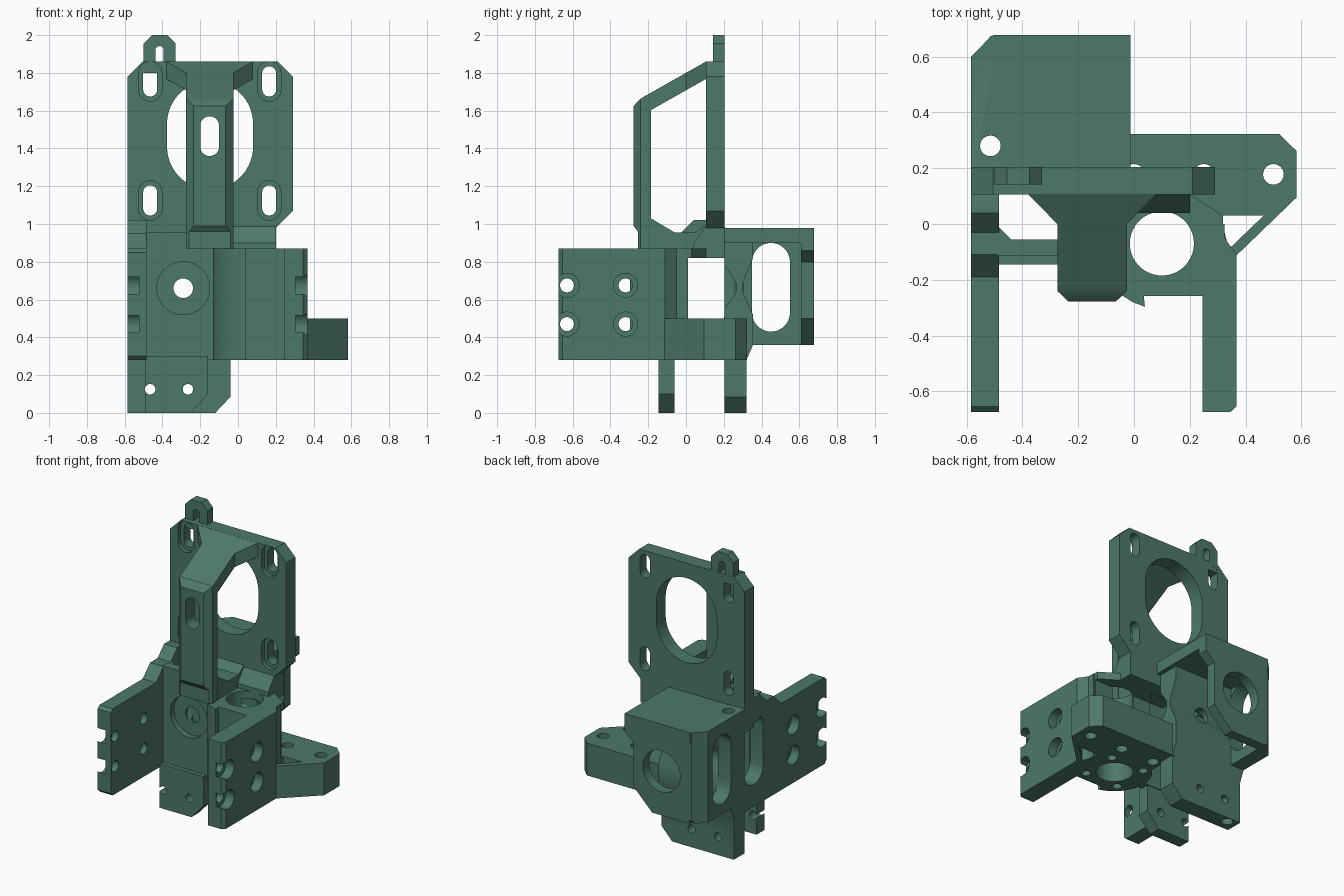
import bpy, bmesh, math

if "Cube" in bpy.data.objects:
    bpy.data.objects.remove(bpy.data.objects["Cube"])

green = bpy.data.materials.new("dark_green")
green.diffuse_color = (0.075, 0.19, 0.142, 1)
green.use_nodes = True
green.node_tree.nodes["Principled BSDF"].inputs["Base Color"].default_value = green.diffuse_color


def prism(name, pts, axis, a, b, shear=0.0):
    """Extrude a 2D outline along an axis; x takes (y,z), y takes (x,z), z takes (x,y)."""
    bm = bmesh.new()
    def place(p, t):
        u, v = p
        return {'x': (t, u, v), 'y': (u, t, v), 'z': (u, v, t + shear * v)}[axis]
    lo = [bm.verts.new(place(p, a)) for p in pts]
    hi = [bm.verts.new(place(p, b)) for p in pts]
    bm.faces.new(lo)
    bm.faces.new(hi)
    n = len(pts)
    for i in range(n):
        j = (i + 1) % n
        bm.faces.new((lo[i], lo[j], hi[j], hi[i]))
    bmesh.ops.recalc_face_normals(bm, faces=bm.faces)
    me = bpy.data.meshes.new(name)
    bm.to_mesh(me)
    bm.free()
    me.materials.append(green)
    ob = bpy.data.objects.new(name, me)
    bpy.context.collection.objects.link(ob)
    return ob


def rect(x0, x1, y0, y1):
    return [(x0, y0), (x1, y0), (x1, y1), (x0, y1)]


def slot(cx, cy, r, half=0.0, n=32):
    """Circle, or upright slot when half > 0."""
    pts = []
    for i in range(n):
        a = 2 * math.pi * (i + 0.5) / n
        s = math.sin(a)
        pts.append((cx + r * math.cos(a), cy + r * s + math.copysign(half, s)))
    return pts


def cut(ob, *cutters):
    """Subtract outlines (pts, axis, a, b) from a part."""
    for c in cutters:
        tool = prism("cutter", *c)
        tool.hide_render = True
        m = ob.modifiers.new("cut", 'BOOLEAN')
        m.operation, m.solver, m.object = 'DIFFERENCE', 'EXACT', tool
        dg = bpy.context.evaluated_depsgraph_get()
        me = bpy.data.meshes.new_from_object(ob.evaluated_get(dg))
        ob.modifiers.clear()
        ob.data = me
        bpy.data.objects.remove(tool)


# Tall motor plate with round opening and four recessed slots
plate = prism("motor_plate", [(-.585, .82), (.2, .82), (.2, .98), (.29, 1.07), (.29, 1.78),
                              (.21, 1.86), (-.505, 1.86), (-.585, 1.78)], 'y', .105, .205)
cut(plate, (slot(-.148, 1.47, .228, .06, 48), 'y', 0, .3))
for x in (-.465, .165):
    for z in (1.125, 1.755):
        cut(plate, (slot(x, z, .037, .043), 'y', 0, .3), (slot(x, z, .062, .043), 'y', 0, .135))

# Top tab
tab = prism("top_tab", [(-.5, 1.8), (-.33, 1.8), (-.33, 1.955), (-.375, 2), (-.455, 2), (-.5, 1.955)],
            'y', .142, .204)
cut(tab, (slot(-.415, 1.89, .022, .03), 'y', 0, .3))

# Belt guard arm: upright bar, flared sloping top, foot
bar = prism("arm_bar", [(-.275, -.185), (-.275, -.24), (-.235, -.278), (-.065, -.278),
                        (-.025, -.24), (-.025, -.185)], 'z', .87, 1.68)
cut(bar, (slot(-.15, 1.465, .05, .055), 'y', -.5, 0),
    ([(-.3, 1.60), (-.245, 1.66), (-.1, 1.75), (-.3, 1.8)], 'x', -.5, .3),
    ([(-.3, .8), (-.255, .8), (-.255, .96), (-.285, 1.0), (-.3, 1.0)], 'x', -.5, .3))
prism("arm_top", [(-.275, -.235), (-.025, -.235), (-.025, 0), (.08, .107), (-.38, .107), (-.275, 0)],
      'z', 1.708, 1.80, .565)
prism("arm_foot", [(-.24, .87), (.107, .87), (.107, 1.0), (.05, .955), (-.06, .955), (-.185, 1.03)],
      'x', -.275, -.03)

# Gussets under the motor plate
for n, x0, x1 in (("left", -.585, -.485), ("right", -.03, .2)):
    prism(n + "_gusset", [(.107, .85), (.04, .85), (.04, .90), (.107, .99)], 'x', x0, x1)

# Left side wall running front to back
left = prism("left_wall", [(-.675, .30), (-.655, .28), (.21, .28), (.25, .36), (.655, .36), (.675, .38),
                           (.675, .98), (.21, .98), (.11, 1.02), (.04, 1.02), (-.03, .95), (-.11, .95),
                           (-.19, .87), (-.655, .87), (-.675, .85)], 'x', -.585, -.485)
cut(left, (slot(.45, .665, .1, .135), 'x', -1, 0), (slot(.105, .665, .1, .135), 'x', -1, 0))

# Right side wall
right = prism("right_wall", [(.245, -.675), (.345, -.675), (.367, -.655), (.367, -.11), (.325, -.05),
                             (.325, 0), (.245, 0)], 'z', .28, .87)

# Screw holes with recesses on the outer faces of both walls
for ob, x0, x1, r0, r1 in ((left, -.7, -.4, -.7, -.525), (right, .2, .5, .305, .5)):
    for y in (-.63, -.32):
        for z in (.47, .675):
            cut(ob, (slot(y, z, .037), 'x', x0, x1), (slot(y, z, .064), 'x', r0, r1))

# Front wall with large bore
front = prism("front_wall", rect(-.49, -.03, .28, .955), 'y', -.115, -.055)
cut(front, (slot(-.29, .66, .14, n=48), 'y', -.5, 0))
inner = prism("front_wall_washer", slot(-.29, .66, .145), 'y', -.075, -.056)
cut(inner, (slot(-.29, .66, .052), 'y', -.5, 0))
prism("front_corner", [(-.49, -.06), (-.435, -.06), (-.49, -.005)], 'z', .28, .95)

# Middle wall with V grooves along its length, carrying the rear leg
mid = prism("middle_wall", [(.205, 0), (.32, 0), (.32, .28), (.355, .36), (.355, .52), (.30, .64), (.30, .69),
                            (.355, .82), (.355, .9), (.205, .9), (.205, .78), (.265, .69), (.265, .64),
                            (.205, .55)], 'x', -.585, -.04)
cut(mid, (slot(-.29, .66, .052), 'y', 0, .6),
    ([(-.13, -.01), (0, -.01), (0, .12), (-.04, .085)], 'y', 0, .6),
    (slot(-.515, .28, .037), 'z', -.1, 1.2))

# Front leg
leg = prism("front_leg", [(-.49, 0), (-.25, 0), (-.16, .1), (-.16, .30), (-.49, .30)], 'y', -.145, -.06)
for ob in (leg, mid):
    for x in (-.465, -.265):
        cut(ob, (slot(x, .125, .028, n=16), 'y', -.5, .6))

# Rear box: roof and back wall
roof = prism("box_roof", [(-.585, .2), (-.012, .2), (-.012, .678), (-.505, .678), (-.585, .6)], 'z', .9, .98)
cut(roof, (slot(-.515, .28, .037), 'z', .5, 1.2))
cut(left, (slot(-.515, .28, .037), 'z', .1, 1.2),
    ([(-.6, .58), (-.6, .7), (-.49, .7)], 'z', .1, 1.2))
back = prism("box_back_wall", [(-.5, .36), (-.22, .36), (-.08, .5), (-.08, .8), (-.012, .86), (-.012, .98),
                               (-.5, .98)], 'y', .61, .678)
cut(back, (slot(-.29, .66, .14, n=48), 'y', .5, .8))

# Rod column with vertical bore and a rear window
arc = [(.1 + .235 * math.cos(math.radians(a)), -.07 + .235 * math.sin(math.radians(a)))
       for a in range(135, 256, 12)]
column = prism("rod_column", arc + [(.035, -.258), (.25, -.258), (.25, -.05), (.32, -.03), (.32, .03),
                                    (.2, .107), (-.03, .107)], 'z', .28, .87)
bore = (slot(.1, -.07, .115, n=48), 'z', 0, 1.2)
cut(column, bore, (rect(.01, .2, .5, .82), 'x', -.5, .6))

# Low mounting arm with diagonal brace
arm = prism("mounting_arm", [(-.06, .323), (.52, .323), (.583, .262), (.583, .095), (.365, -.115),
                             (.25, -.05), (-.06, -.05)], 'z', .28, .5)
cut(arm, bore, ([(.31, .03), (.465, .03), (.34, -.09)], 'z', 0, 1))
for x in (0, .25, .5):
    cut(arm, (slot(x, .178, .037), 'z', 0, 1))

# Blind screw holes around the bore on the underside
for dx in (-.125, .125):
    for dy in (-.125, .125):
        for ob in (column, arm):
            cut(ob, (slot(.1 + dx, -.07 + dy, .03, n=16), 'z', .2, .36))

# Smooth the round bores while keeping sharp edges
for ob in bpy.context.scene.objects:
    bpy.context.view_layer.objects.active = ob
    ob.select_set(True)
bpy.ops.object.shade_smooth_by_angle(angle=math.radians(25))
